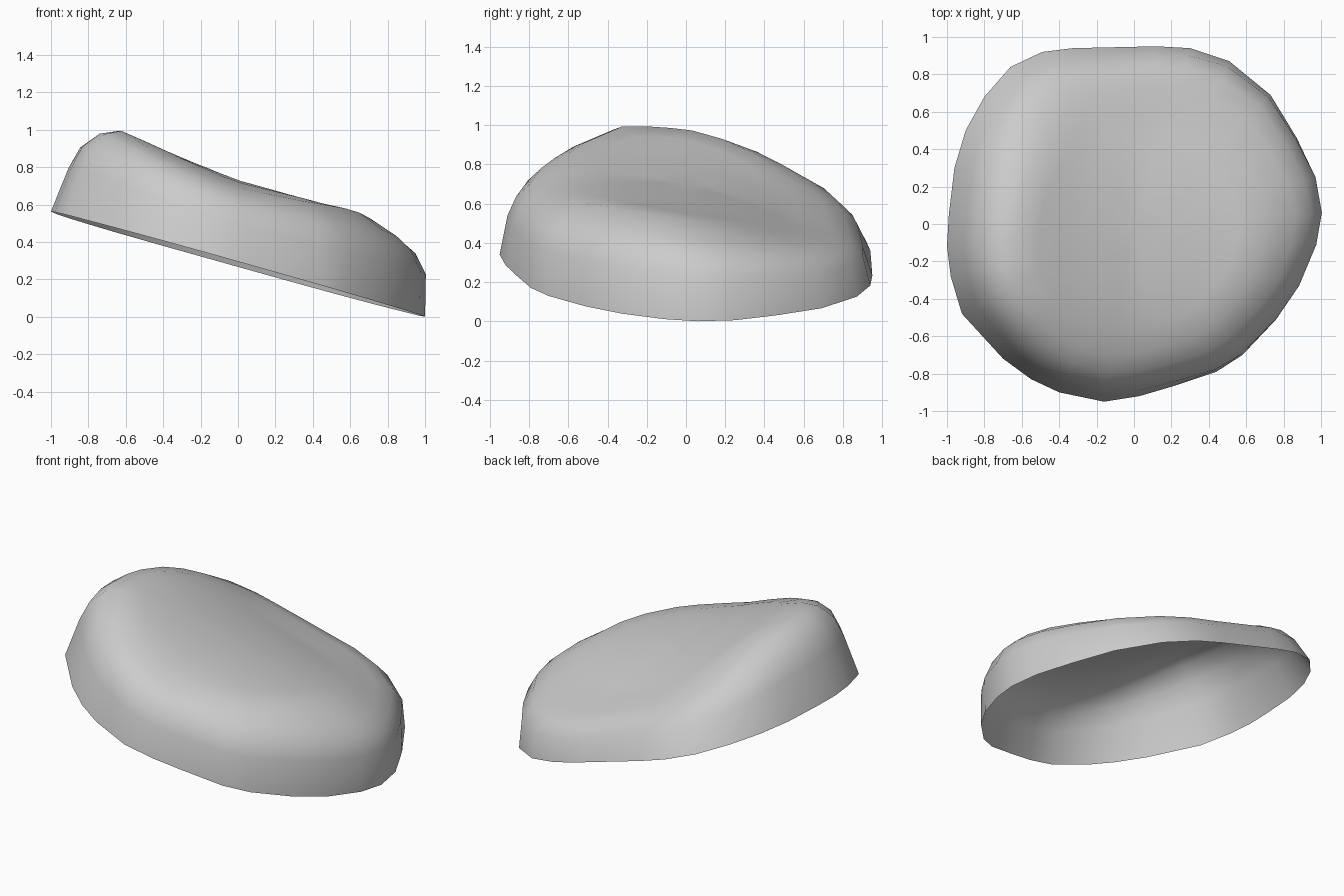
import bpy, bmesh

if "Cube" in bpy.data.objects:
    bpy.data.objects.remove(bpy.data.objects["Cube"], do_unlink=True)

# Outline of the open lower rim, seen from above
RIM = [(-1, -.12), (-.98, -.28), (-.92, -.48), (-.7, -.72), (-.55, -.83),
       (-.4, -.9), (-.16, -.95), (.03, -.92), (.2, -.87), (.44, -.79),
       (.58, -.7), (.76, -.51), (.88, -.33), (.97, -.11), (1, .06),
       (.97, .25), (.87, .46), (.73, .69), (.51, .87), (.3, .94),
       (.12, .95), (-.33, .94), (-.49, .92), (-.66, .84), (-.8, .68),
       (-.9, .5), (-.96, .3), (-.99, .05)]

# Ridge line of the crown from the high side to the low side
RIDGE = [(-1, .99), (-.62, .995), (-.3, .85), (0, .73), (.4, .62), (.7, .55), (1, .43)]

# Wall rings: inset, height fraction, extra inset and height on the high side
WALL = [(0, 0, 0, 0), (.045, .5, .05, .05), (.105, .74, .055, .07),
        (.195, .89, .065, .08), (.325, 1, .04, 0)]


def lerp(a, b, t):
    return a + (b - a) * t


def rim_height(x, y):
    return .281 - .28 * x - .015 * y


def ring_scale(inset, lean, x, y):
    """Steeper wall at the front, softer shoulder at the back."""
    return 1 - inset * (1 + .25 * y) + lean * x


def crown_height(x, y):
    """Sloping top surface that falls away toward the back."""
    for (x0, z0), (x1, z1) in zip(RIDGE, RIDGE[1:]):
        if x <= x1:
            break
    z = lerp(z0, z1, (x - x0) / (x1 - x0))
    t = min(max((x + .65) / .4, 0), 1)
    dy = y - lerp(-.28, -.4, t)
    bend = lerp(.22, .2, t) if dy > 0 else lerp(.9, .45, t)
    return z - bend * dy ** 2


bm = bmesh.new()
rings = []

# Leaning wall and rounded shoulder
for inset, rise, lean, lift in WALL:
    ring = []
    for x, y in RIM:
        edge = ring_scale(WALL[-1][0], WALL[-1][2], x, y)
        top = crown_height(x * edge, y * edge)
        s = ring_scale(inset, lean, x, y)
        z = lerp(rim_height(x, y), top, rise - lift * x)
        ring.append(bm.verts.new((x * s, y * s, z)))
    rings.append(ring)

# Top surface
for k in (.8, .6, .4, .2):
    ring = []
    for v in rings[len(WALL) - 1]:
        x, y = v.co.x * k, v.co.y * k
        ring.append(bm.verts.new((x, y, crown_height(x, y))))
    rings.append(ring)

n = len(RIM)
for low, high in zip(rings, rings[1:]):
    for i in range(n):
        j = (i + 1) % n
        bm.faces.new((low[i], low[j], high[j], high[i]))
centre = bm.verts.new((0, 0, crown_height(0, 0)))
for i in range(n):
    bm.faces.new((rings[-1][i], rings[-1][(i + 1) % n], centre))
for f in bm.faces:
    f.smooth = True

mesh = bpy.data.meshes.new("cap_shell")
bm.to_mesh(mesh)
bm.free()
shell = bpy.data.objects.new("cap_shell", mesh)
bpy.context.collection.objects.link(shell)

# Plain grey
grey = bpy.data.materials.new("light_grey")
grey.use_nodes = True
colour = (.6, .6, .6, 1)
grey.diffuse_color = colour
grey.node_tree.nodes["Principled BSDF"].inputs["Base Color"].default_value = colour
mesh.materials.append(grey)
